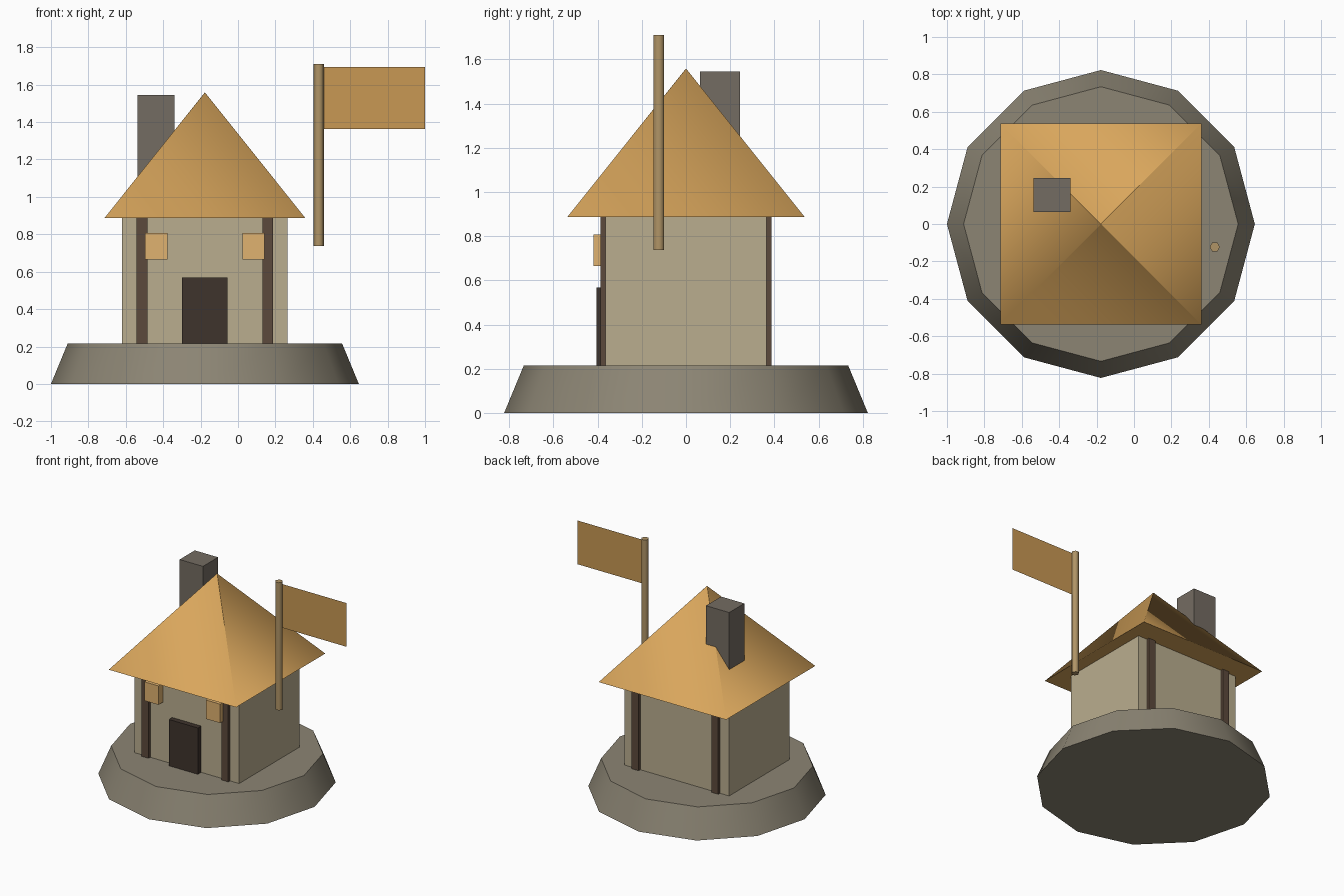
import bpy, bmesh, math

if "Cube" in bpy.data.objects:
    bpy.data.objects.remove(bpy.data.objects["Cube"])

CX = -0.177  # house centre line


def material(name, rgb):
    # sRGB 0-255 to linear
    lin = [(c / 255 / 12.92) if c < 11 else ((c / 255 + 0.055) / 1.055) ** 2.4 for c in rgb]
    m = bpy.data.materials.new(name)
    m.diffuse_color = (*lin, 1)
    m.use_nodes = True
    m.node_tree.nodes["Principled BSDF"].inputs["Base Color"].default_value = m.diffuse_color
    return m


STONE = material("stone", (140, 133, 116))
PLASTER = material("plaster", (186, 174, 143))
TIMBER = material("timber", (92, 74, 60))
DARK = material("dark_wood", (62, 51, 44))
THATCH = material("thatch", (217, 166, 92))
GLOW = material("window_glow", (224, 178, 112))
BRICK = material("brick", (116, 108, 98))
POLE = material("pole_wood", (176, 148, 102))
CLOTH = material("cloth", (200, 152, 84))


def finish(name, bm, mat):
    bmesh.ops.recalc_face_normals(bm, faces=bm.faces)
    me = bpy.data.meshes.new(name)
    bm.to_mesh(me)
    bm.free()
    me.materials.append(mat)
    ob = bpy.data.objects.new(name, me)
    bpy.context.collection.objects.link(ob)
    return ob


def box(name, x, y, z, mat):
    """Box from (min, max) pairs."""
    bm = bmesh.new()
    bmesh.ops.create_cube(bm, size=1)
    for v in bm.verts:
        v.co = [sum(r) / 2 + c * (r[1] - r[0]) for r, c in zip((x, y, z), v.co)]
    return finish(name, bm, mat)


def frustum(name, sides, r0, r1, z0, z1, centre, mat, turn=0.0):
    """Tapered prism: smooth sides, flat caps."""
    bm = bmesh.new()
    rings = []
    for r, z in ((r0, z0), (r1, z1)):
        angles = [turn + math.tau * i / sides for i in range(sides)]
        rings.append([bm.verts.new((centre[0] + r * math.cos(a),
                                    centre[1] + r * math.sin(a), z)) for a in angles])
    for i in range(sides):
        j = (i + 1) % sides
        f = bm.faces.new((rings[0][i], rings[0][j], rings[1][j], rings[1][i]))
        f.smooth = True
    for ring in rings:
        bm.faces.new(ring)
    return finish(name, bm, mat)


# Stone base
frustum("stone_base", 12, 0.823, 0.734, 0, 0.215, (CX, 0), STONE)

# Walls
box("walls", (CX - 0.442, CX + 0.442), (-0.365, 0.365), (0.215, 0.887), PLASTER)

# Corner posts, front and back, and front windows
for side, sx in (("left", -1), ("right", 1)):
    px = CX + sx * 0.336
    for end, sy in (("front", -1), ("back", 1)):
        py = sy * 0.357
        box(f"{end}_{side}_post", (px - 0.029, px + 0.029),
            (py - 0.029, py + 0.029), (0.215, 0.887), TIMBER)
    wx = CX + sx * 0.26
    box(f"{side}_window", (wx - 0.06, wx + 0.06), (-0.419, -0.36), (0.664, 0.808), GLOW)

# Door
box("door", (CX - 0.122, CX + 0.122), (-0.405, -0.36), (0.215, 0.568), DARK)

# Four-sided roof with a tiny flat tip
frustum("roof", 4, 0.537 * math.sqrt(2), 0.001, 0.887, 1.558, (CX, 0), THATCH, math.pi / 4)

# Chimney
box("chimney", (-0.536, -0.34), (0.063, 0.245), (1.0, 1.545), BRICK)

# Flag pole and cloth
frustum("flag_pole", 6, 0.0275, 0.0275, 0.737, 1.71, (0.432, -0.123), POLE)
bm = bmesh.new()
bm.faces.new([bm.verts.new((x, -0.123, z)) for x, z in
              ((0.45, 1.362), (1.0, 1.362), (1.0, 1.695), (0.45, 1.695))])
finish("flag", bm, CLOTH)
